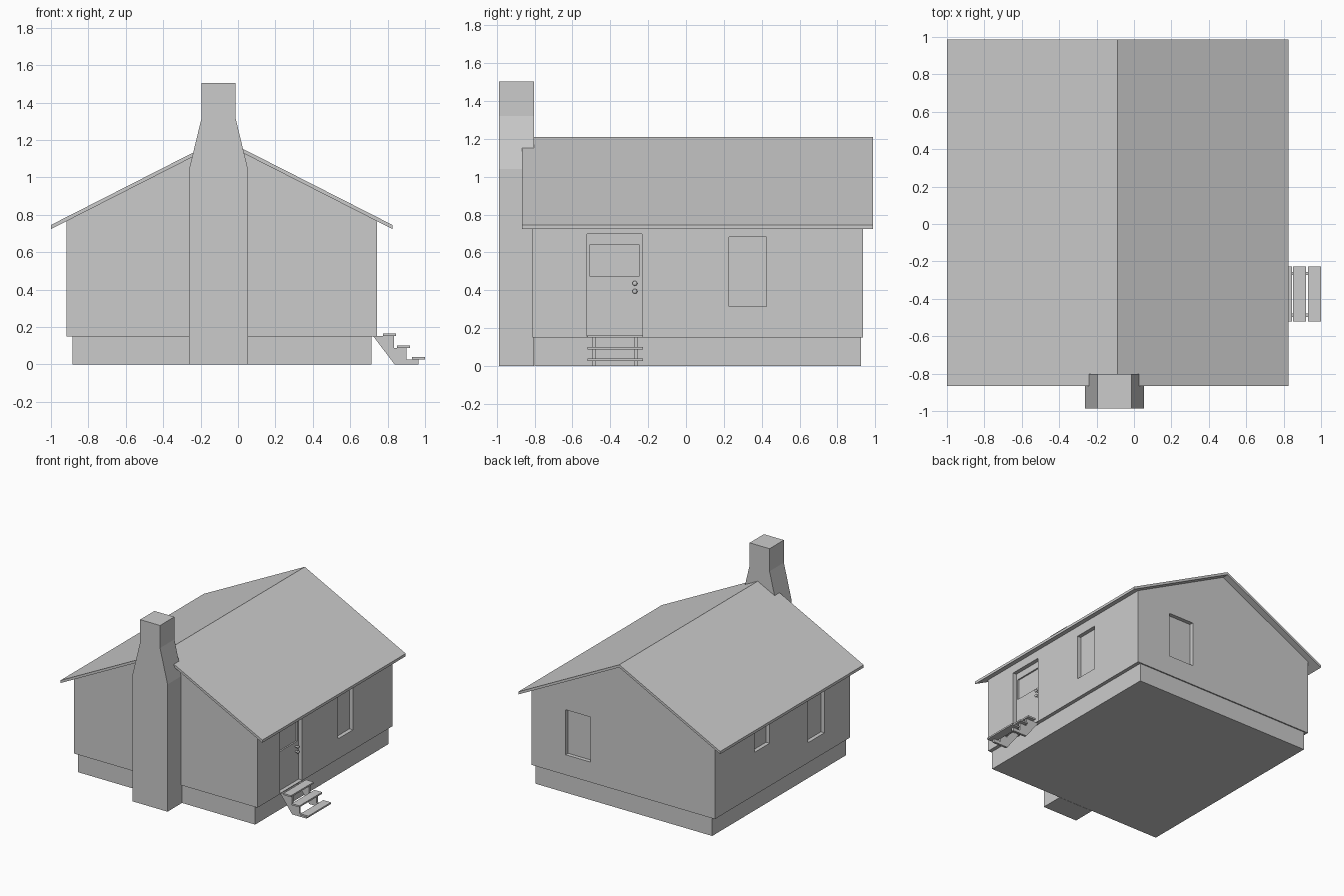
import bpy, bmesh, math
from mathutils import Matrix

if "Cube" in bpy.data.objects:
    bpy.data.objects.remove(bpy.data.objects["Cube"])


def make(name, bm):
    bmesh.ops.recalc_face_normals(bm, faces=bm.faces)
    me = bpy.data.meshes.new(name)
    bm.to_mesh(me)
    bm.free()
    ob = bpy.data.objects.new(name, me)
    bpy.context.collection.objects.link(ob)
    return ob


def box(name, x, y, z):
    bm = bmesh.new()
    bmesh.ops.create_cube(bm, size=1)
    for v in bm.verts:
        v.co = [(lo + hi) / 2 + c * (hi - lo) for c, (lo, hi) in zip(v.co, (x, y, z))]
    return make(name, bm)


def prism(name, profile, y0, y1):
    """Extrude an (x, z) outline along y."""
    bm = bmesh.new()
    face = bm.faces.new([bm.verts.new((x, y0, z)) for x, z in profile])
    new = bmesh.ops.extrude_face_region(bm, geom=[face])["geom"]
    for v in new:
        if isinstance(v, bmesh.types.BMVert):
            v.co.y = y1
    return make(name, bm)


def cut(target, cutter):
    mod = target.modifiers.new("cut", "BOOLEAN")
    mod.operation = "DIFFERENCE"
    mod.solver = "EXACT"
    mod.object = cutter
    bpy.context.view_layer.objects.active = target
    bpy.ops.object.modifier_apply(modifier=mod.name)
    bpy.data.objects.remove(cutter)


CX, RIDGE, SLOPE, ROOF_T = -0.087, 1.21, 0.509, 0.022
XL, XR, YF, YB = -0.916, 0.744, -0.812, 0.935


def roof_z(x):
    return RIDGE - SLOPE * abs(x - CX)


# Foundation and gabled house body
box("foundation", (-0.885, 0.715), (-0.80, 0.925), (0, 0.155))
t = ROOF_T - 0.003
walls = prism("walls", [(XL, 0.15), (XR, 0.15), (XR, roof_z(XR) - t),
                        (CX, RIDGE - t), (XL, roof_z(XL) - t)], YF, YB)

# Pitched roof slab
RL, RR = -1.0, 0.826
top = [(RL, roof_z(RL)), (CX, RIDGE), (RR, roof_z(RR))]
prism("roof", top + [(x, z - ROOF_T) for x, z in reversed(top)], -0.866, 0.987)

# Chimney with tapered shoulders
half = [(0.158, 0), (0.158, 1.04), (0.09, 1.32), (0.09, 1.504)]
cx = -0.104
prism("chimney", [(cx + w, z) for w, z in half] +
      [(cx - w, z) for w, z in reversed(half)], -0.987, -0.802)

# Recessed windows and door: wall side, span along wall, height
openings = [
    ("door", "right", (-0.523, -0.233), (0.155, 0.697)),
    ("right_window", "right", (0.228, 0.424), (0.315, 0.683)),
    ("left_window_small", "left", (0.228, 0.424), (0.50, 0.683)),
    ("left_window", "left", (-0.48, -0.265), (0.315, 0.683)),
    ("back_window", "back", (0.21, 0.435), (0.315, 0.683)),
]
REVEAL = 0.032


def wall_box(name, side, span, z, near, far):
    """Box measured by depth inward from the wall's outer face."""
    if side == "right":
        return box(name, (XR - far, XR - near), span, z)
    if side == "left":
        return box(name, (XL + near, XL + far), span, z)
    return box(name, span, (YB - far, YB - near), z)


panels = {}
for name, side, span, z in openings:
    cut(walls, wall_box("cutter", side, span, z, -0.05, 0.055))
    grow = 0.002
    panels[name] = wall_box(name, side, (span[0] - grow, span[1] + grow),
                            (z[0] - grow, z[1] + grow), REVEAL, 0.06)

# Sunken pane in the upper half of the door
cut(panels["door"], wall_box("cutter", "right", (-0.507, -0.249), (0.472, 0.643), 0, REVEAL + 0.012))

# Door knob and lock: stem plus round head
for name, z in (("door_lock", 0.437), ("door_knob", 0.395)):
    bm = bmesh.new()
    m = Matrix.Translation((XR - REVEAL + 0.008, -0.27, z)) @ Matrix.Rotation(math.pi / 2, 4, "Y")
    bmesh.ops.create_cone(bm, cap_ends=True, segments=16, radius1=0.008, radius2=0.008,
                          depth=0.02, matrix=m)
    m = Matrix.Translation((XR - REVEAL + 0.02, -0.27, z)) @ Matrix.Diagonal((0.6, 1, 1, 1))
    bmesh.ops.create_uvsphere(bm, u_segments=16, v_segments=8, radius=0.013, matrix=m)
    ob = make(name, bm)
    for p in ob.data.polygons:
        p.use_smooth = True

# Entrance steps: two stringers and three treads
outline = [(0.71, 0.152), (0.835, 0.152), (0.835, 0.088), (0.902, 0.088), (0.902, 0.026),
           (0.966, 0.026), (0.966, 0), (0.837, 0), (0.725, 0.148), (0.71, 0.148)]
for i, y in enumerate((-0.487, -0.265)):
    prism(f"step_stringer_{i + 1}", outline, y - 0.009, y + 0.009)
for i, (x, z) in enumerate(((0.774, 0.151), (0.85, 0.088), (0.93, 0.026))):
    box(f"step_tread_{i + 1}", (x, x + 0.07), (-0.52, -0.227), (z, z + 0.013))
